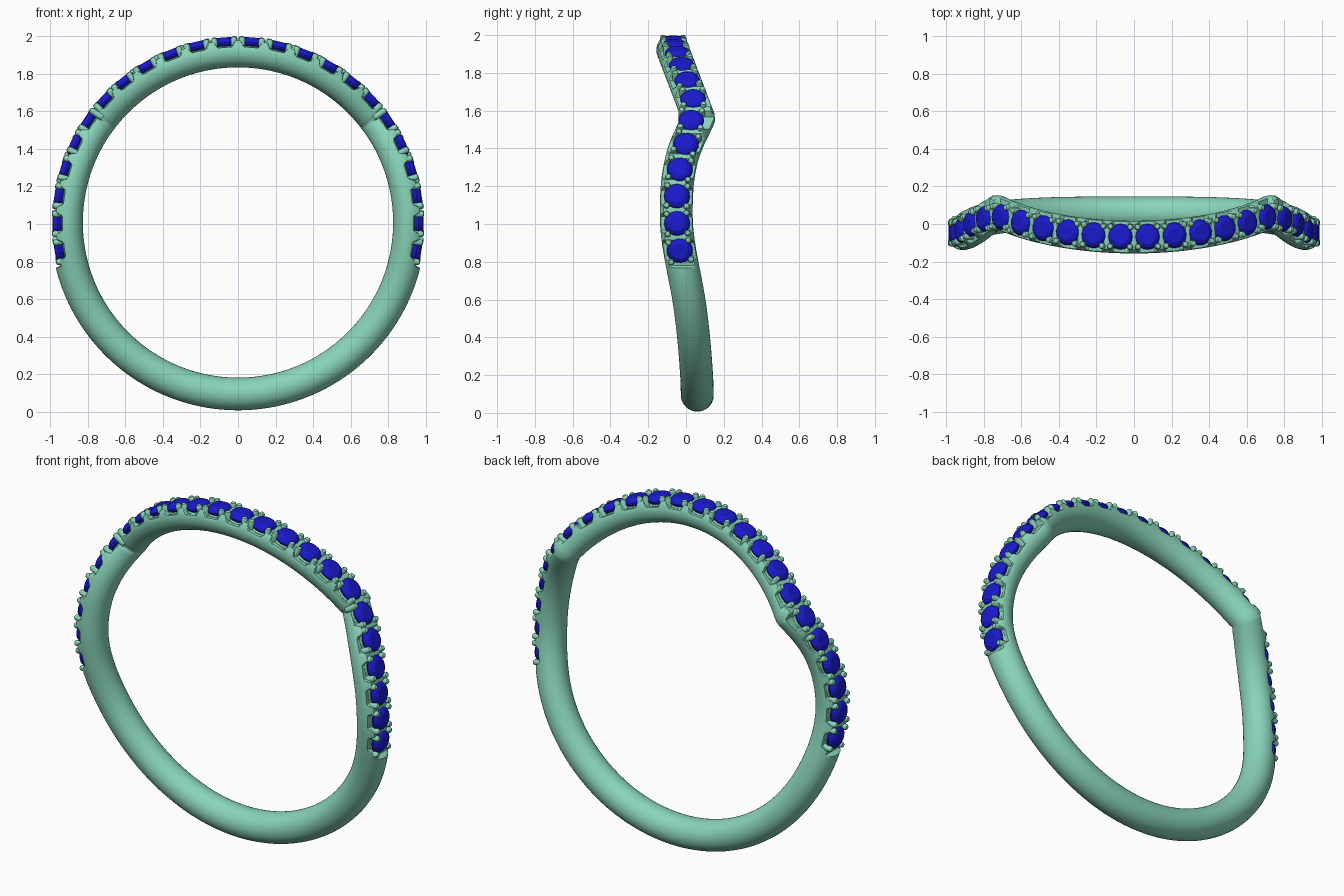
import bpy, bmesh
from math import sin, cos, pi, radians, acos, sqrt
from mathutils import Vector, Matrix

if "Cube" in bpy.data.objects:
    bpy.data.objects.remove(bpy.data.objects["Cube"])

CZ, R, TUBE = 1.008, 0.914, 0.087         # ring centre height, path radius, tube radius
PITCH, PER_SIDE = radians(8.6), 12        # stone spacing and count on each side
END = PITCH * PER_SIDE + radians(0.5)     # where the stone setting stops
KINK = 1.56

# sideways sway of the band below the kink: (z, y)
SWAY = [(1.56, .067), (1.40, -.005), (1.27, -.038), (1.14, -.05), (1.0, -.05),
        (.87, -.035), (.6, .015), (.4, .04), (.2, .056), (.09, .06)]


def sway(a):
    z = CZ + R * cos(a)
    if z >= KINK:
        return -.07 + .137 * (CZ + R - z) / (CZ + R - KINK)
    n = len(SWAY)

    def slope(i):
        p, q = SWAY[max(i - 1, 0)], SWAY[min(i + 1, n - 1)]
        return (q[1] - p[1]) / (q[0] - p[0])
    i = 0
    while i < n - 2 and z < SWAY[i + 1][0]:
        i += 1
    (z0, y0), (z1, y1) = SWAY[i], SWAY[i + 1]
    h = z1 - z0
    t = (z - z0) / h
    return ((2*t**3 - 3*t*t + 1) * y0 + (t**3 - 2*t*t + t) * h * slope(i)
            + (3*t*t - 2*t**3) * y1 + (t**3 - t*t) * h * slope(i + 1))


def stone_y(a):
    return .5 * (sway(a) + .5 * (sway(a - .13) + sway(a + .13))) if abs(abs(a) - .93) > .08 \
        else .5 * (sway(a - .12) + sway(a + .12))


def material(name, col):
    m = bpy.data.materials.new(name)
    m.diffuse_color = col
    m.use_nodes = True
    m.node_tree.nodes["Principled BSDF"].inputs["Base Color"].default_value = m.diffuse_color
    return m


def finish(name, bm, mat, smooth):
    bmesh.ops.recalc_face_normals(bm, faces=bm.faces)
    me = bpy.data.meshes.new(name)
    bm.to_mesh(me)
    bm.free()
    me.materials.append(mat)
    ob = bpy.data.objects.new(name, me)
    bpy.context.collection.objects.link(ob)
    if smooth:
        bpy.ops.object.select_all(action='DESELECT')
        ob.select_set(True)
        bpy.context.view_layer.objects.active = ob
        bpy.ops.object.shade_smooth_by_angle(angle=radians(35))
    return ob


def lathe(bm, profile, segs, mat):
    """Closed turned solid; profile is (radius, height) from bottom to top."""
    rings = [[bm.verts.new(mat @ Vector((r * cos(2*pi*k/segs), r * sin(2*pi*k/segs), h)))
              for k in range(segs)] for r, h in profile]
    for p, q in zip(rings, rings[1:]):
        for k in range(segs):
            bm.faces.new((p[k], p[k-1], q[k-1], q[k]))
    bm.faces.new(rings[0])
    bm.faces.new(rings[-1])


def frame(a):
    """Local frame at a stone: x along the band, y across, z outward from ring centre."""
    out = Vector((sin(a), 0, cos(a)))
    along = Vector((cos(a), (stone_y(a + .08) - stone_y(a - .08)) / (.16 * .96), -sin(a))).normalized()
    across = out.cross(along)
    m = Matrix((along, across, out)).transposed().to_4x4()
    m.translation = Vector((0, stone_y(a), CZ))
    return m


metal = material("mint_metal", (.25, .66, .48, 1))
blue = material("blue_stone", (.01, .01, .62, 1))

# Band: swept round section, cut down with scallops under the stones
bm = bmesh.new()
N, M = 720, 36
rings = []
for i in range(N):
    a = -pi + 2 * pi * i / N
    cap = 9
    if abs(a) < END:
        d = abs((abs(a) / PITCH) % 1 - .5)
        t = min(max((d - .25) / .15, 0), 1)
        cap = .936 + .034 * t * t * (3 - 2 * t)
    widen = sqrt(1 + ((sway(a + .02) - sway(a - .02)) / (.04 * R)) ** 2)
    ring = []
    for k in range(M):
        b = 2 * pi * k / M
        r = min(R + TUBE * cos(b), cap)
        y = sway(a) + TUBE * widen * sin(b)
        ring.append(bm.verts.new((r * sin(a), y, CZ + r * cos(a))))
    rings.append(ring)
for i in range(N):
    p, q = rings[i - 1], rings[i]
    for k in range(M):
        bm.faces.new((p[k - 1], p[k], q[k], q[k - 1]))
finish("band", bm, metal, True)

# Stones, seats and prongs
stones, seats, prongs = bmesh.new(), bmesh.new(), bmesh.new()
for side in (-1, 1):
    for i in range(PER_SIDE):
        f = frame(side * (i + .5) * PITCH)
        lathe(stones, [(.012, .905), (.067, .954), (.069, .962), (.058, .979), (.040, .989)], 16, f)
        lathe(seats, [(.045, .885), (.066, .938), (.058, .942)], 24, f)
        for sx in (-1, 1):
            for sy in (-1, 1):
                lathe(prongs, [(.017, .91), (.017, .978), (.013, .988), (.006, .992)], 10,
                      f @ Matrix.Translation((sx * .053, sy * .053, 0)))
finish("stones", stones, blue, False)
finish("stone_seats", seats, metal, True)
finish("prongs", prongs, metal, True)
